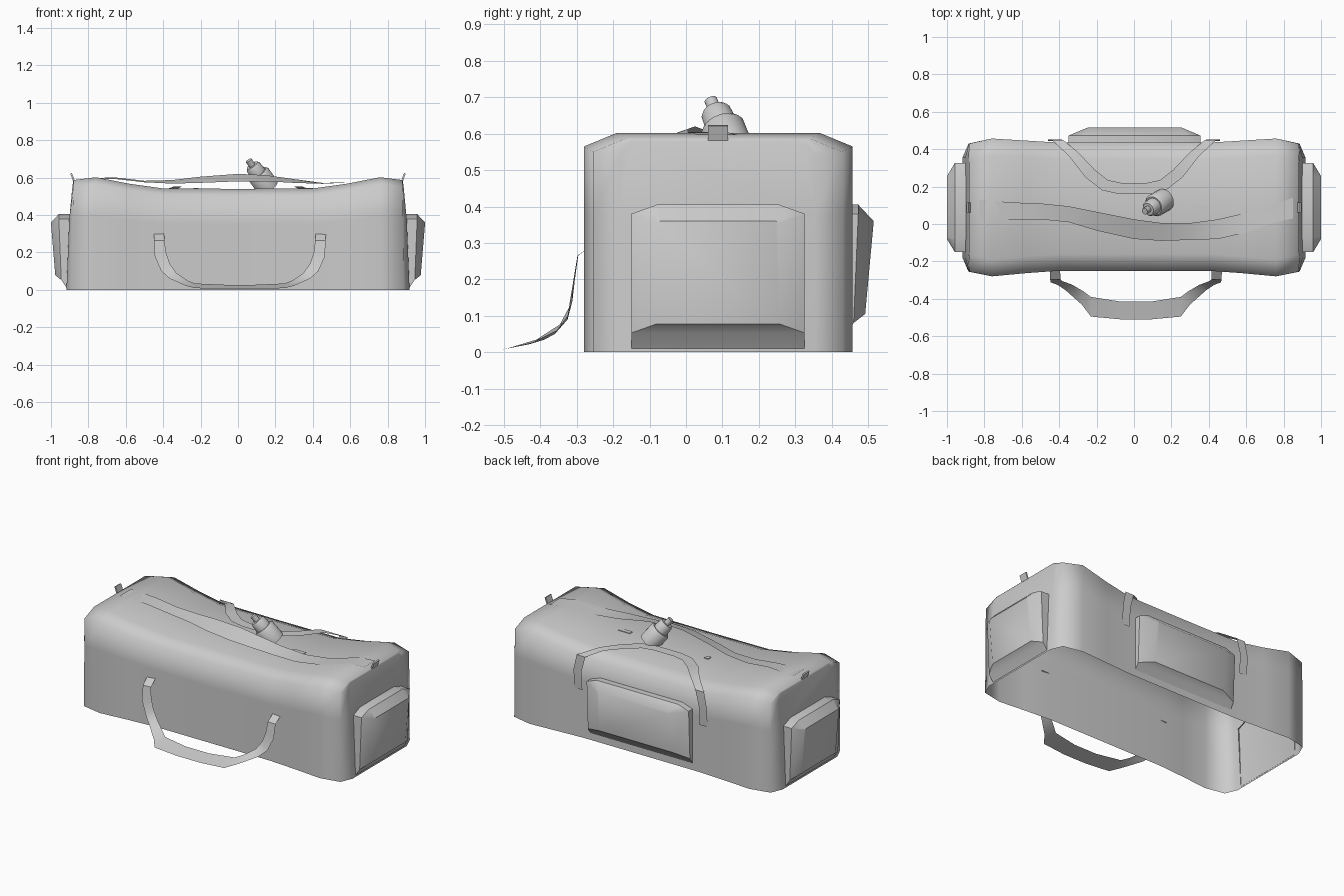
import bpy, math
from mathutils import Vector, Matrix

cube = bpy.data.objects.get("Cube")
if cube:
    bpy.data.objects.remove(cube)

GREY = (0.6, 0.6, 0.6, 1)
mat = bpy.data.materials.new("grey fabric")
mat.use_nodes = True
mat.diffuse_color = GREY
mat.node_tree.nodes["Principled BSDF"].inputs["Base Color"].default_value = GREY


def add(name, verts, faces, angle=40):
    mesh = bpy.data.meshes.new(name)
    mesh.from_pydata([tuple(v) for v in verts], [], faces)
    mesh.materials.append(mat)
    ob = bpy.data.objects.new(name, mesh)
    bpy.context.collection.objects.link(ob)
    bpy.ops.object.select_all(action='DESELECT')
    ob.select_set(True)
    bpy.context.view_layer.objects.active = ob
    bpy.ops.object.mode_set(mode='EDIT')
    bpy.ops.mesh.select_all(action='SELECT')
    bpy.ops.mesh.normals_make_consistent(inside=False)
    bpy.ops.object.mode_set(mode='OBJECT')
    bpy.ops.object.shade_smooth_by_angle(angle=math.radians(angle))
    return ob


def loft(name, rings, closed, caps=(), angle=40):
    n = len(rings[0])
    verts = [p for r in rings for p in r]
    faces = []
    for i in range(len(rings) - 1):
        for j in range(n if closed else n - 1):
            a, b = i * n + j, i * n + (j + 1) % n
            faces.append((a, b, b + n, a + n))
    for c in caps:
        faces.append(tuple(range(c * n, c * n + n)))
    return add(name, verts, faces, angle)


# Bag shell, open underneath: x, front y, back y, height, end lean
half = [(0.0, -0.25, 0.435, 0.54, 0), (0.4, -0.25, 0.435, 0.542, 0),
        (0.58, -0.263, 0.446, 0.567, 0), (0.76, -0.28, 0.457, 0.602, 0),
        (0.885, -0.255, 0.43, 0.587, 0.006), (0.917, -0.18, 0.355, 0.58, 0.035)]
stations = [(-x, *rest) for x, *rest in reversed(half[1:])] + half
rings = []
for x, y0, y1, h, lean in stations:
    inset = 0.09 if lean < 0.02 else 0.03
    side = [(y0, 0), (y0, h * 0.65), (y0, h - 0.037), (y0 + inset, h)]
    back = [(y1 - inset, h), (y1, h - 0.037), (y1, h * 0.65), (y1, 0)]
    rings.append([(x - math.copysign(lean * (z / h) ** 2, x), y, z)
                  for y, z in side + back])
loft("bag_body", rings, False, caps=(0, len(rings) - 1), angle=75)


# Pockets with chamfered fronts; u across, z up, d outwards
def pocket(name, w, z0, place, inset):
    z1 = 0.405

    def ring(a, low, top, d_low, d_top):
        return [(-a, low, d_low), (a, low, d_low), (a, top - 0.025, d_top),
                (a - 0.07, top, d_top), (0.07 - a, top, d_top), (-a, top - 0.025, d_top)]
    b = w - inset
    flat = [(-b, z0 + 0.07, 0.062), (b, z0 + 0.07, 0.062), (b, z1 - 0.05, 0.085),
            (b - 0.01, z1 - 0.045, 0.085), (0.01 - b, z1 - 0.045, 0.085),
            (-b, z1 - 0.05, 0.085)]
    layers = [ring(w, z0, z1, 0, -0.02), ring(w, z0 + 0.045, z1, 0.03, 0.043), flat]
    loft(name, [[place(*p) for p in r] for r in layers], True, caps=(2,), angle=45)


pocket("left_end_pocket", 0.238, 0.008, lambda u, z, d: (0.915 + d, 0.088 + u, z), 0.07)
pocket("right_end_pocket", 0.238, 0.008, lambda u, z, d: (-0.915 - d, 0.088 + u, z), 0.07)
pocket("back_pocket", 0.352, 0.035, lambda u, z, d: (0.003 + u, 0.43 + d, z), 0.1)


# Webbing: a flat band between two edges, optionally mirrored
def band(name, outer, inner, mirror_at=None):
    pairs = list(zip(outer, inner))
    if mirror_at is not None:
        def flip(p):
            return (2 * mirror_at - p[0], p[1], p[2])
        pairs += [(flip(a), flip(b)) for a, b in reversed(pairs)]
    return loft(name, pairs, False, angle=40)


band("front_handle",
     [(0.47, -0.25, 0.3), (0.468, -0.298, 0.265), (0.465, -0.312, 0.18),
      (0.43, -0.325, 0.1), (0.385, -0.355, 0.06), (0.3, -0.43, 0.022),
      (0.25, -0.495, 0.009), (0.09, -0.51, 0.006)],
     [(0.415, -0.25, 0.3), (0.413, -0.296, 0.265), (0.405, -0.305, 0.2),
      (0.385, -0.312, 0.14), (0.35, -0.325, 0.09), (0.29, -0.36, 0.05),
      (0.25, -0.39, 0.034), (0.09, -0.415, 0.027)], 0.01)
band("back_handle",
     [(0.46, 0.444, 0.3), (0.46, 0.452, 0.42), (0.44, 0.45, 0.515),
      (0.345, 0.36, 0.552), (0.26, 0.25, 0.553), (0.17, 0.18, 0.553), (0.08, 0.16, 0.553)],
     [(0.405, 0.444, 0.3), (0.405, 0.452, 0.42), (0.38, 0.45, 0.515),
      (0.3, 0.385, 0.552), (0.21, 0.29, 0.553), (0.14, 0.235, 0.553), (0.07, 0.22, 0.553)], 0.0)

# Shoulder strap draped along the top
xs = [-0.83, -0.65, -0.5, -0.35, -0.2, 0.0, 0.15, 0.3, 0.45, 0.6, 0.76, 0.85]
y_back = [0.13, 0.115, 0.11, 0.095, 0.065, 0.025, 0.005, 0.005, 0.025, 0.06, 0.11, 0.14]
y_front = [0.02, 0.025, 0.025, 0.01, -0.035, -0.08, -0.09, -0.085, -0.08, -0.045, 0.01, 0.03]
z_back = [0.598, 0.6, 0.583, 0.587, 0.605, 0.62, 0.613, 0.592, 0.572, 0.574, 0.605, 0.597]
z_front = [0.598, 0.592, 0.575, 0.568, 0.572, 0.58, 0.58, 0.572, 0.567, 0.574, 0.605, 0.597]
band("shoulder_strap", list(zip(xs, y_back, z_back)), list(zip(xs, y_front, z_front)))


# Small plates: strap tabs at the ends and zip pulls on the top
def plate(name, center, size, tilt=0):
    turn = Matrix.Rotation(tilt, 3, 'Y')
    signs = [(-1, -1), (1, -1), (1, 1), (-1, 1)]
    rings = [[Vector(center) + turn @ Vector((sx * size[0] / 2, sy * size[1] / 2, sz * size[2] / 2))
              for sx, sy in signs] for sz in (-1, 1)]
    loft(name, rings, True, caps=(0, 1), angle=30)


for side, label in ((1, "left"), (-1, "right")):
    plate(label + "_strap_tab", (side * 0.885, 0.088, 0.603), (0.009, 0.054, 0.042), side * 0.35)
plate("left_zip_pull", (0.36, 0.083, 0.541), (0.08, 0.028, 0.009))
plate("right_zip_pull", (-0.225, 0.108, 0.541), (0.028, 0.028, 0.009))

# Bottle leaning out of the top
base, tip = Vector((0.165, 0.131, 0.54)), Vector((0.057, 0.068, 0.692))
axis = (tip - base).normalized()
turn = axis.to_track_quat('Z', 'Y')


def bottle_part(name, profile, sides=16):
    rings = [[tip + turn @ Vector((r * math.cos(t), r * math.sin(t), s))
              for t in (math.tau * k / sides for k in range(sides))] for s, r in profile]
    loft(name, rings, True, caps=(0, len(rings) - 1))


bottle_part("bottle_body", [(-0.19, 0.062), (-0.1, 0.062), (-0.088, 0.052)])
bottle_part("bottle_cap", [(-0.09, 0.045), (-0.045, 0.042), (-0.034, 0.034)])
bottle_part("bottle_spout", [(-0.036, 0.018), (0, 0.018)])
